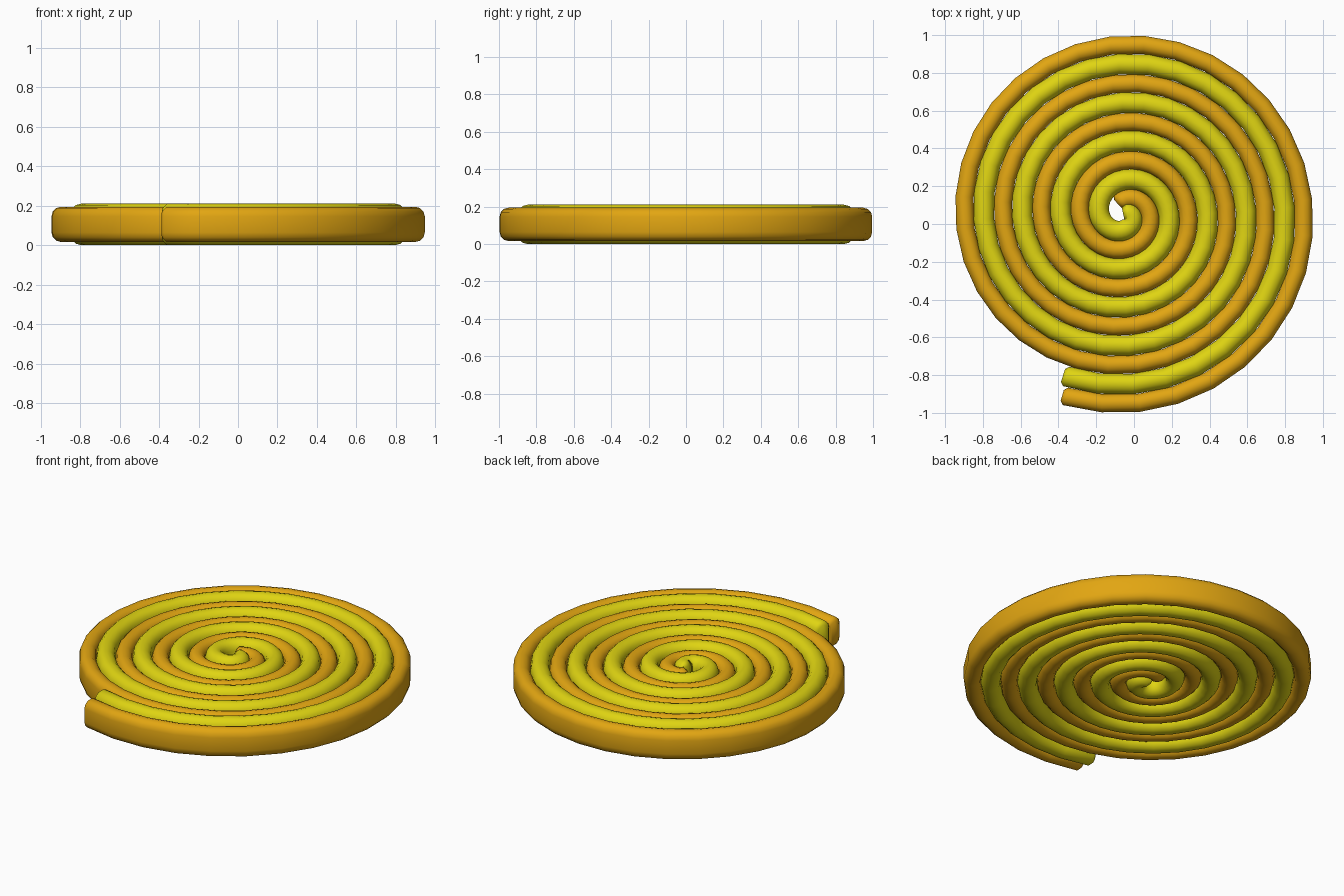
import bpy
import bmesh
from math import pi, cos, sin, radians
from mathutils import Vector

default = bpy.data.objects.get("Cube")
if default:
    bpy.data.objects.remove(default, do_unlink=True)

CENTRE = Vector((-0.05, 0.05, 0.105))
PITCH = 0.2045
STEPS = 32  # segments per turn


def make_material(name, colour):
    mat = bpy.data.materials.new(name)
    mat.use_nodes = True
    mat.diffuse_color = colour
    bsdf = mat.node_tree.nodes["Principled BSDF"]
    bsdf.inputs["Base Color"].default_value = colour
    bsdf.inputs["Roughness"].default_value = 0.6
    return mat


def capsule_profile(half_width, half_height, arc=6):
    """Upright rounded slot, as (sideways, up) pairs."""
    straight = half_height - half_width
    points = []
    for side in (1, -1):
        for i in range(arc + 1):
            a = pi * i / arc + (0 if side > 0 else pi)
            points.append((half_width * cos(a), half_width * sin(a) + side * straight))
    return points


def make_coil(name, mat, start_angle, first_turn, last_turn, half_width, half_height):
    def spot(turn):
        a = start_angle - 2 * pi * turn
        return CENTRE + Vector((cos(a), sin(a), 0)) * PITCH * turn

    # Spiral path
    count = round((last_turn - first_turn) * STEPS)
    span = last_turn - first_turn
    turns = [first_turn + span * i / count for i in range(count + 1)]
    stations = []
    for t in turns:
        tangent = (spot(t + 0.002) - spot(max(t - 0.002, 0))).normalized()
        stations.append((spot(t), tangent, 0))

    # Softly rounded ends
    round_off = 0.018
    head, tail = stations[0], stations[-1]
    stations.insert(0, (head[0] - head[1] * round_off, head[1], round_off))
    stations.append((tail[0] + tail[1] * round_off, tail[1], round_off))

    # Sweep the slot shape along the path
    bm = bmesh.new()
    rings = []
    for place, tangent, inset in stations:
        across = Vector((tangent.y, -tangent.x, 0))
        profile = capsule_profile(half_width - inset, half_height - inset)
        rings.append([bm.verts.new(place + across * s + Vector((0, 0, u)))
                      for s, u in profile])
    n = len(rings[0])
    for a, b in zip(rings, rings[1:]):
        for i in range(n):
            j = (i + 1) % n
            bm.faces.new((a[i], a[j], b[j], b[i]))
    bm.faces.new(rings[0])
    bm.faces.new(rings[-1])
    bmesh.ops.recalc_face_normals(bm, faces=bm.faces)

    mesh = bpy.data.meshes.new(name)
    bm.to_mesh(mesh)
    bm.free()
    mesh.materials.append(mat)
    obj = bpy.data.objects.new(name, mesh)
    bpy.context.collection.objects.link(obj)
    bpy.ops.object.select_all(action="DESELECT")
    obj.select_set(True)
    bpy.context.view_layer.objects.active = obj
    bpy.ops.object.shade_smooth_by_angle(angle=radians(50))
    return obj


orange = make_material("amber_orange", (0.76, 0.38, 0.006, 1))
yellow = make_material("bright_yellow", (0.74, 0.66, 0.006, 1))

# Two interleaved strands, half a turn apart
make_coil("outer_coil", orange, radians(234), 0.35, 4.95, 0.048, 0.089)
make_coil("inner_coil", yellow, radians(54), 0.06, 4.455, 0.054, 0.105)
